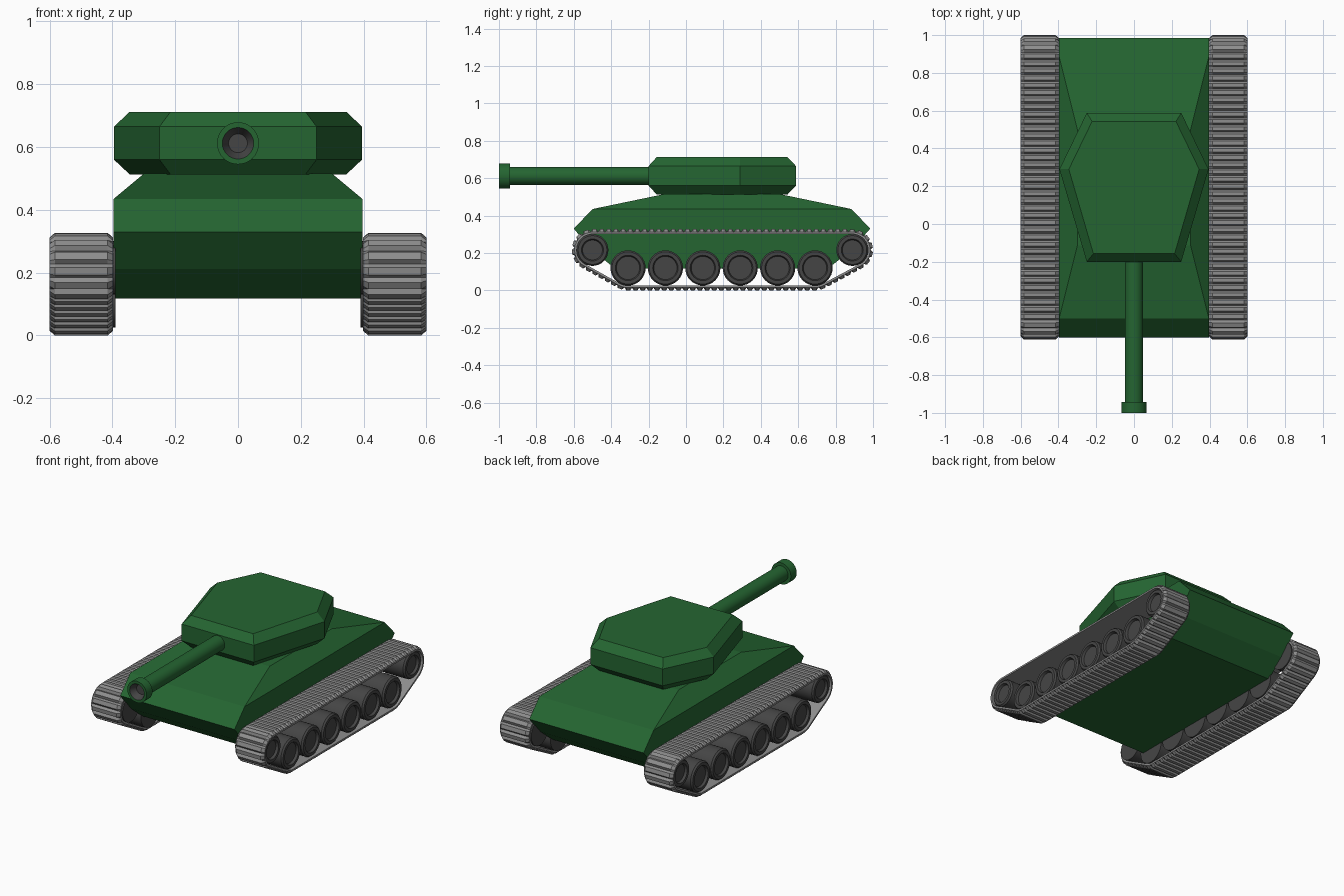
import bpy, bmesh, math
from mathutils import Vector

if "Cube" in bpy.data.objects:
    bpy.data.objects.remove(bpy.data.objects["Cube"])


def material(name, rgb):
    m = bpy.data.materials.new(name)
    m.diffuse_color = (*rgb, 1)
    m.use_nodes = True
    m.node_tree.nodes["Principled BSDF"].inputs["Base Color"].default_value = m.diffuse_color
    return m


GREEN = material("army_green", (0.018, 0.13, 0.031))
TRACK = material("track_grey", (0.27, 0.27, 0.27))
DARK = material("wheel_grey", (0.06, 0.06, 0.06))


def finish(bm, name, mats, smooth=False):
    bmesh.ops.recalc_face_normals(bm, faces=bm.faces)
    me = bpy.data.meshes.new(name)
    bm.to_mesh(me)
    bm.free()
    for m in mats:
        me.materials.append(m)
    if smooth:
        me.shade_smooth()
        me.set_sharp_from_angle(angle=math.radians(35))
    ob = bpy.data.objects.new(name, me)
    bpy.context.collection.objects.link(ob)
    return ob


def convex(name, points, mat):
    """Faceted armour block, mirrored in x, from half of its corners."""
    bm = bmesh.new()
    for x, y, z in points:
        bm.verts.new((x, y, z))
        bm.verts.new((-x, y, z))
    bmesh.ops.convex_hull(bm, input=bm.verts)
    bmesh.ops.dissolve_limit(bm, angle_limit=math.radians(3),
                             verts=bm.verts, edges=bm.edges)
    return finish(bm, name, [mat])


def lathe(name, profile, place, mats, segs=32, mat_rule=None):
    """Turn (radius, along) points; place(a, u, v) maps to world space."""
    bm = bmesh.new()
    rings = []
    for r, a in profile:
        if r == 0:
            rings.append([bm.verts.new(place(a, 0, 0))])
        else:
            rings.append([bm.verts.new(place(a, r * math.cos(2 * math.pi * i / segs),
                                             r * math.sin(2 * math.pi * i / segs)))
                          for i in range(segs)])
    for k in range(len(rings) - 1):
        p, q = rings[k], rings[k + 1]
        for i in range(segs):
            j = (i + 1) % segs
            if len(p) == 1:
                f = bm.faces.new((p[0], q[i], q[j]))
            elif len(q) == 1:
                f = bm.faces.new((p[i], p[j], q[0]))
            else:
                f = bm.faces.new((p[i], p[j], q[j], q[i]))
            f.material_index = mat_rule(k) if mat_rule else 0
    return finish(bm, name, mats, smooth=True)


# Hull: side profile at full width plus a narrower top deck
hull_side = [(-0.5, 0.435), (-0.6, 0.33), (-0.5, 0.212), (-0.38, 0.118),
             (0.76, 0.118), (0.88, 0.212), (0.985, 0.33), (0.885, 0.435)]
deck = [(0.3, -0.115, 0.515), (0.3, 0.5, 0.515)]
convex("hull", [(0.396, y, z) for y, z in hull_side] + deck, GREEN)

# Turret: six-sided plan with bevelled top and bottom
plan = [(0.25, -0.2), (0.395, 0.29), (0.25, 0.588)]
inner = [(0.215, -0.157), (0.345, 0.29), (0.222, 0.543)]
convex("turret", [(x, y, z) for z in (0.56, 0.665) for x, y in plan] +
       [(x, y, z) for z in (0.513, 0.712) for x, y in inner], GREEN)

# Gun barrel with muzzle collar and dark bore
gun = [(0, -0.12), (0.048, -0.12), (0.048, -0.942), (0.067, -0.942), (0.067, -1.0),
       (0.05, -1.0), (0.03, -0.96), (0, -0.96)]
lathe("gun_barrel", gun, lambda a, u, v: (u, a, 0.612 + v), [GREEN, DARK],
      mat_rule=lambda k: 1 if k >= 5 else 0)

# Running gear: (y, z, radius)
idlers = [(-0.5, 0.216, 0.085), (0.889, 0.216, 0.085)]
road = [(-0.31 + 0.2 * i, 0.12, 0.094) for i in range(6)]
wheels = idlers + road


def track_path(count):
    """Belt around all wheels, resampled to evenly spaced points."""
    pts = []
    for i in range(240):
        t = 2 * math.pi * (i + 0.5) / 240
        n = Vector((math.cos(t), math.sin(t)))
        y, z, r = max(wheels, key=lambda w: w[0] * n.x + w[1] * n.y + w[2])
        pts.append(Vector((y, z)) + n * r)
    pts.append(pts[0])
    total = sum((b - a).length for a, b in zip(pts, pts[1:]))
    out, walked, k = [], 0.0, 0
    for i in range(count):
        d = total * i / count
        while walked + (pts[k + 1] - pts[k]).length < d:
            walked += (pts[k + 1] - pts[k]).length
            k += 1
        step = (pts[k + 1] - pts[k])
        out.append(pts[k] + step.normalized() * (d - walked))
    return out


def build_track(name, side, pads=88):
    path = track_path(pads * 4)
    bm = bmesh.new()
    rings = []
    for i, p in enumerate(path):
        if i % 4 == 2:
            continue
        tan = (path[(i + 1) % len(path)] - path[i - 1]).normalized()
        n = Vector((tan.y, -tan.x))
        top = 0.012 if i % 4 == 0 else 0.026      # groove or raised pad
        section = [(0.398, 0), (0.398, 0.011), (0.415, top),
                   (0.583, top), (0.6, 0.011), (0.6, 0)]
        ring = []
        for x, h in section:
            q = p + n * h
            ring.append(bm.verts.new((side * x, q.x, q.y)))
        rings.append(ring)
    for a, b in zip(rings, rings[1:] + rings[:1]):
        for j in range(6):
            k = (j + 1) % 6
            bm.faces.new((a[j], a[k], b[k], b[j]))
    finish(bm, name, [TRACK])


# Tracks and wheels on both sides
for side, label in ((1, "right"), (-1, "left")):
    build_track(label + "_track", side)
    for i, (y, z, r) in enumerate(wheels):
        kind = "idler" if i < 2 else "road_wheel"
        prof = [(0, 0.39), (r, 0.39), (r, 0.58), (r - 0.008, 0.59), (r - 0.026, 0.59),
                (r - 0.032, 0.575), (0, 0.575)]
        lathe(f"{label}_{kind}_{i}", prof,
              lambda a, u, v, y=y, z=z: (side * a, y + u, z + v), [DARK])
